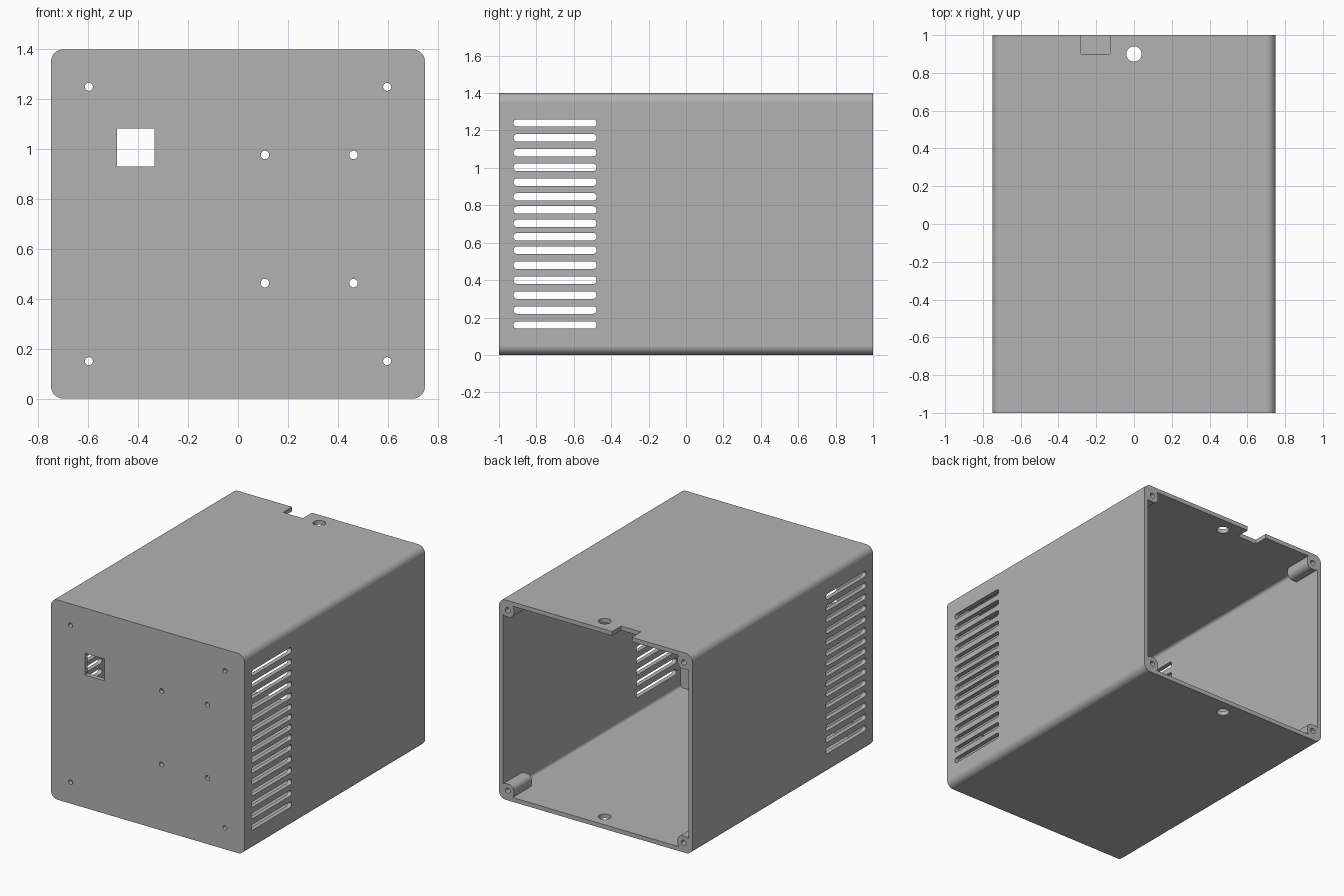
import bpy, bmesh, math
from mathutils import Vector

cube = bpy.data.objects.get("Cube")
if cube:
    bpy.data.objects.remove(cube, do_unlink=True)

W, H, WALL = 1.5, 1.4, 0.03
MID = H / 2

# Maps profile (u, v) and extrusion depth d to space, per axis
AXES = {
    "x": lambda u, v, d: Vector((d, u, v)),
    "y": lambda u, v, d: Vector((u, d, v)),
    "z": lambda u, v, d: Vector((u, v, d)),
}


def prism(bm, axis, u, v, w, h, r, start, end, steps=8):
    """Rounded rectangle centred on (u, v), extruded along an axis."""
    ring = []
    for q, (sx, sy) in enumerate([(1, 1), (-1, 1), (-1, -1), (1, -1)]):
        for i in range(steps + 1 if r else 1):
            a = math.pi / 2 * (q + i / steps)
            ring.append((u + sx * (w / 2 - r) + r * math.cos(a),
                         v + sy * (h / 2 - r) + r * math.sin(a)))
    clean = [p for i, p in enumerate(ring) if math.dist(p, ring[i - 1]) > 1e-5]
    lo = [bm.verts.new(AXES[axis](a, b, start)) for a, b in clean]
    hi = [bm.verts.new(AXES[axis](a, b, end)) for a, b in clean]
    n = len(clean)
    faces = [bm.faces.new(lo[::-1]), bm.faces.new(hi)]
    for i in range(n):
        j = (i + 1) % n
        faces.append(bm.faces.new((lo[i], lo[j], hi[j], hi[i])))
    bmesh.ops.recalc_face_normals(bm, faces=faces)


def make(name, prisms):
    bm = bmesh.new()
    for p in prisms:
        prism(bm, *p)
    mesh = bpy.data.meshes.new(name)
    bm.to_mesh(mesh)
    bm.free()
    obj = bpy.data.objects.new(name, mesh)
    bpy.context.collection.objects.link(obj)
    return obj


def combine(target, tool, operation):
    mod = target.modifiers.new(operation, "BOOLEAN")
    mod.operation, mod.object, mod.solver = operation, tool, "EXACT"
    bpy.context.view_layer.objects.active = target
    bpy.ops.object.modifier_apply(modifier=mod.name)
    bpy.data.objects.remove(tool, do_unlink=True)


def hole(axis, u, v, r, start, end):
    return (axis, u, v, 2 * r, 2 * r, r, start, end)


corners = [(sx, sz) for sx in (-1, 1) for sz in (-1, 1)]

# Housing: rounded box, open at the back
case = make("enclosure", [("y", 0, MID, W, H, 0.05, -1, 1)])
combine(case, make("cavity", [
    ("y", 0, MID, W - 2 * WALL, H - 2 * WALL, 0.02, -1 + WALL, 1.2)]), "DIFFERENCE")

# Screw bosses in the four back corners
combine(case, make("screw_bosses", [
    ("y", sx * (W / 2 - 0.065), MID + sz * (MID - 0.065), 0.1, 0.1, 0.04, 0.8, 1)
    for sx, sz in corners]), "UNION")

# Vent slots through both sides
slot_heights = [0.16 + 0.08 * i for i in range(6)]
slot_heights += [0.632, 0.703, 0.775] + [0.845 + 0.079 * i for i in range(6)]
cuts = [("x", -0.70, z, 0.445, 0.04, 0.02, -1, 1) for z in slot_heights]

# Boss screw holes and front panel mounting holes
for sx, sz in corners:
    cuts.append(hole("y", sx * (W / 2 - 0.068), MID + sz * (MID - 0.068), 0.018, 0.85, 1.2))
    cuts.append(hole("y", sx * 0.598, MID + sz * 0.55, 0.016, -1.2, -0.95))
for x in (0.108, 0.463):
    for z in (0.463, 0.977):
        cuts.append(hole("y", x, z, 0.017, -1.2, -0.95))

# Front window, cable hole through top and bottom, top notch
cuts.append(("y", -0.41, 1.007, 0.152, 0.152, 0, -1.2, -0.95))
cuts.append(hole("z", 0, 0.9, 0.041, -0.2, H + 0.2))
cuts.append(("z", -0.204, 1.0, 0.153, 0.2, 0, H - 0.1, H + 0.2))
combine(case, make("openings", cuts), "DIFFERENCE")

# Plain grey plastic
mat = bpy.data.materials.new("grey plastic")
mat.use_nodes = True
colour = (0.45, 0.45, 0.45, 1)
mat.diffuse_color = colour
mat.node_tree.nodes["Principled BSDF"].inputs["Base Color"].default_value = colour
case.data.materials.clear()
case.data.materials.append(mat)
for poly in case.data.polygons:
    poly.material_index = 0

# Smooth rounds with flat panels
bpy.ops.object.select_all(action="DESELECT")
case.select_set(True)
bpy.context.view_layer.objects.active = case
bpy.ops.object.shade_smooth_by_angle(angle=math.radians(30))
weighted = case.modifiers.new("flat panels", "WEIGHTED_NORMAL")
weighted.keep_sharp = True
